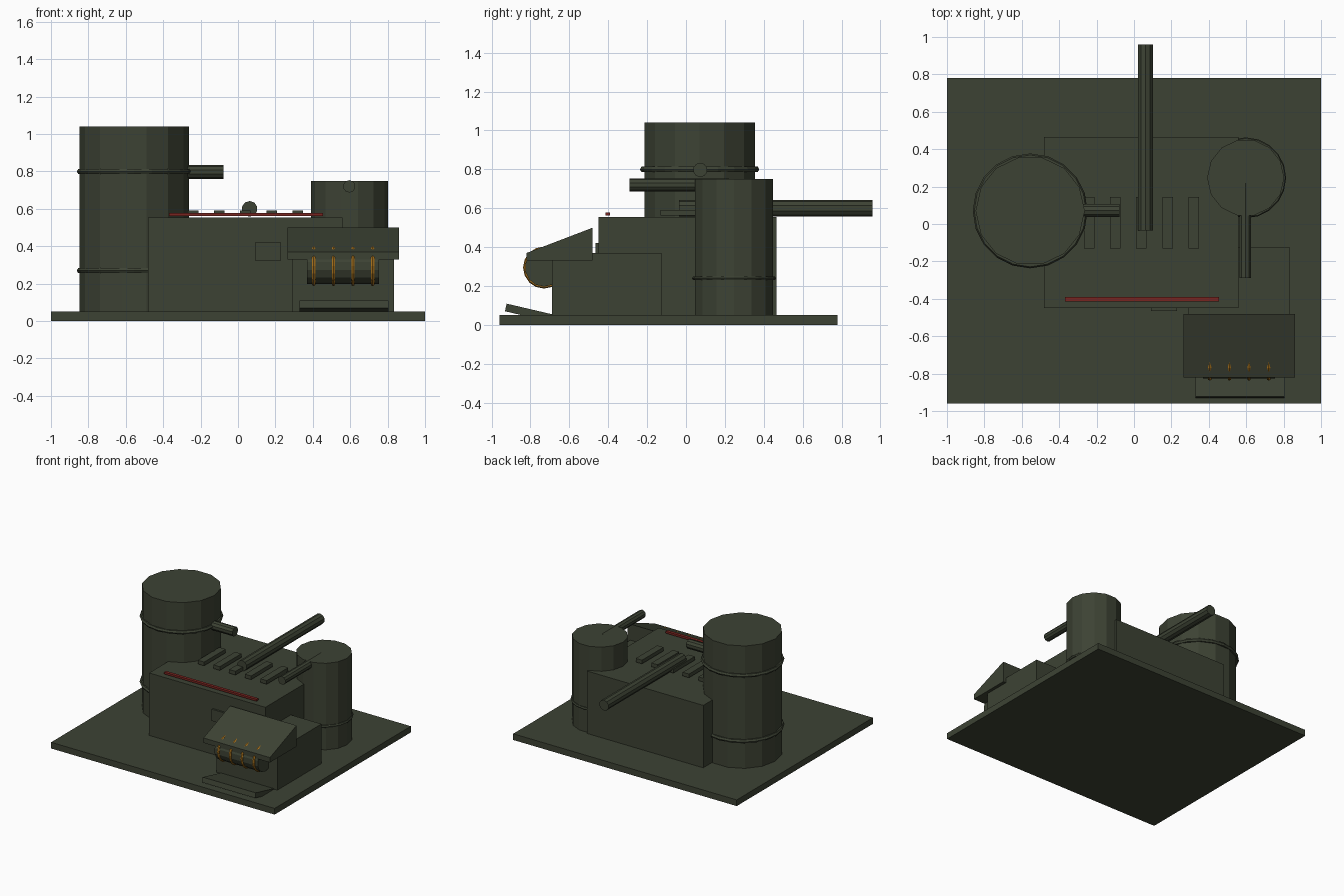
import bpy
import math
from mathutils import Vector

if "Cube" in bpy.data.objects:
    bpy.data.objects.remove(bpy.data.objects["Cube"])


def material(name, rgb):
    m = bpy.data.materials.new(name)
    m.diffuse_color = (*rgb, 1)
    m.use_nodes = True
    m.node_tree.nodes["Principled BSDF"].inputs["Base Color"].default_value = m.diffuse_color
    return m


OLIVE = material("dark_olive", (0.046, 0.055, 0.034))
RED = material("dull_red", (0.19, 0.018, 0.014))
AMBER = material("amber", (0.40, 0.17, 0.012))


def finish(name, mat):
    o = bpy.context.object
    o.name = name
    o.data.materials.append(mat)
    return o


def box(name, lo, hi, mat=OLIVE, tilt=0):
    c = [(a + b) / 2 for a, b in zip(lo, hi)]
    bpy.ops.mesh.primitive_cube_add(size=1, location=c, rotation=(tilt, 0, 0))
    o = finish(name, mat)
    o.scale = [b - a for a, b in zip(lo, hi)]
    return o


def cylinder(name, start, end, r, sides, mat=OLIVE):
    a, b = Vector(start), Vector(end)
    d = b - a
    if abs(d.z) > 0.01:
        rot = (0, 0, math.pi / 2)
    else:
        rot = d.to_track_quat('Z', 'Y').to_euler()
    bpy.ops.mesh.primitive_cylinder_add(vertices=sides, radius=r, depth=d.length,
                                        location=(a + b) / 2, rotation=rot)
    return finish(name, mat)


def ring(name, loc, major, minor, rot=(0, 0, 0), mat=OLIVE, seg=20):
    bpy.ops.mesh.primitive_torus_add(location=loc, rotation=rot, major_radius=major,
                                     minor_radius=minor, major_segments=seg, minor_segments=6)
    return finish(name, mat)


# Base plate and buildings
box("base_plate", (-1, -0.96, 0), (1, 0.78, 0.05))
box("main_block", (-0.48, -0.45, 0.05), (0.56, 0.465, 0.555))
box("front_annex", (0.29, -0.69, 0.05), (0.835, -0.125, 0.37))
box("wall_panel", (0.09, -0.465, 0.325), (0.23, -0.445, 0.42))

# Roof details
for i in range(5):
    x = -0.24 + 0.14 * i
    box(f"roof_slat_{i + 1}", (x - 0.028, -0.13, 0.562), (x + 0.028, 0.145, 0.592))
box("red_strip", (-0.37, -0.415, 0.562), (0.455, -0.39, 0.578), RED)

# Tanks with bands
cylinder("large_tank", (-0.555, 0.07, 0.05), (-0.555, 0.07, 1.04), 0.292, 14)
for z in (0.27, 0.80):
    ring("large_tank_band", (-0.555, 0.07, z), 0.291, 0.016)
cylinder("small_tank", (0.597, 0.247, 0.05), (0.597, 0.247, 0.75), 0.206, 14)
ring("small_tank_band", (0.597, 0.247, 0.24), 0.205, 0.011)

# Pipes
cylinder("roof_pipe", (0.062, -0.035, 0.60), (0.062, 0.96, 0.60), 0.042, 10)
cylinder("large_tank_pipe", (-0.45, 0.073, 0.797), (-0.077, 0.073, 0.797), 0.037, 10)
cylinder("small_tank_pipe", (0.595, -0.29, 0.72), (0.595, 0.22, 0.72), 0.033, 10)

# Intake hood: a sloped profile extruded along x
profile = [(-0.82, 0.33), (-0.48, 0.33), (-0.48, 0.50), (-0.82, 0.37)]
n = len(profile)
verts = [(x, y, z) for x in (0.265, 0.86) for y, z in profile]
faces = [tuple(reversed(range(n))), tuple(range(n, 2 * n))]
faces += [(i, (i + 1) % n, n + (i + 1) % n, n + i) for i in range(n)]
mesh = bpy.data.meshes.new("intake_hood")
mesh.from_pydata(verts, [], faces)
mesh.materials.append(OLIVE)
bpy.context.collection.objects.link(bpy.data.objects.new("intake_hood", mesh))

# Roller with amber rings
cylinder("roller", (0.37, -0.73, 0.295), (0.755, -0.73, 0.295), 0.098, 14)
for i in range(4):
    ring(f"roller_ring_{i + 1}", (0.405 + 0.105 * i, -0.73, 0.295), 0.098, 0.010,
         (0, math.pi / 2, 0), AMBER, 16)

# Loading ramp
box("ramp", (0.33, -0.93, 0.0425), (0.805, -0.69, 0.0825), tilt=-0.23)
